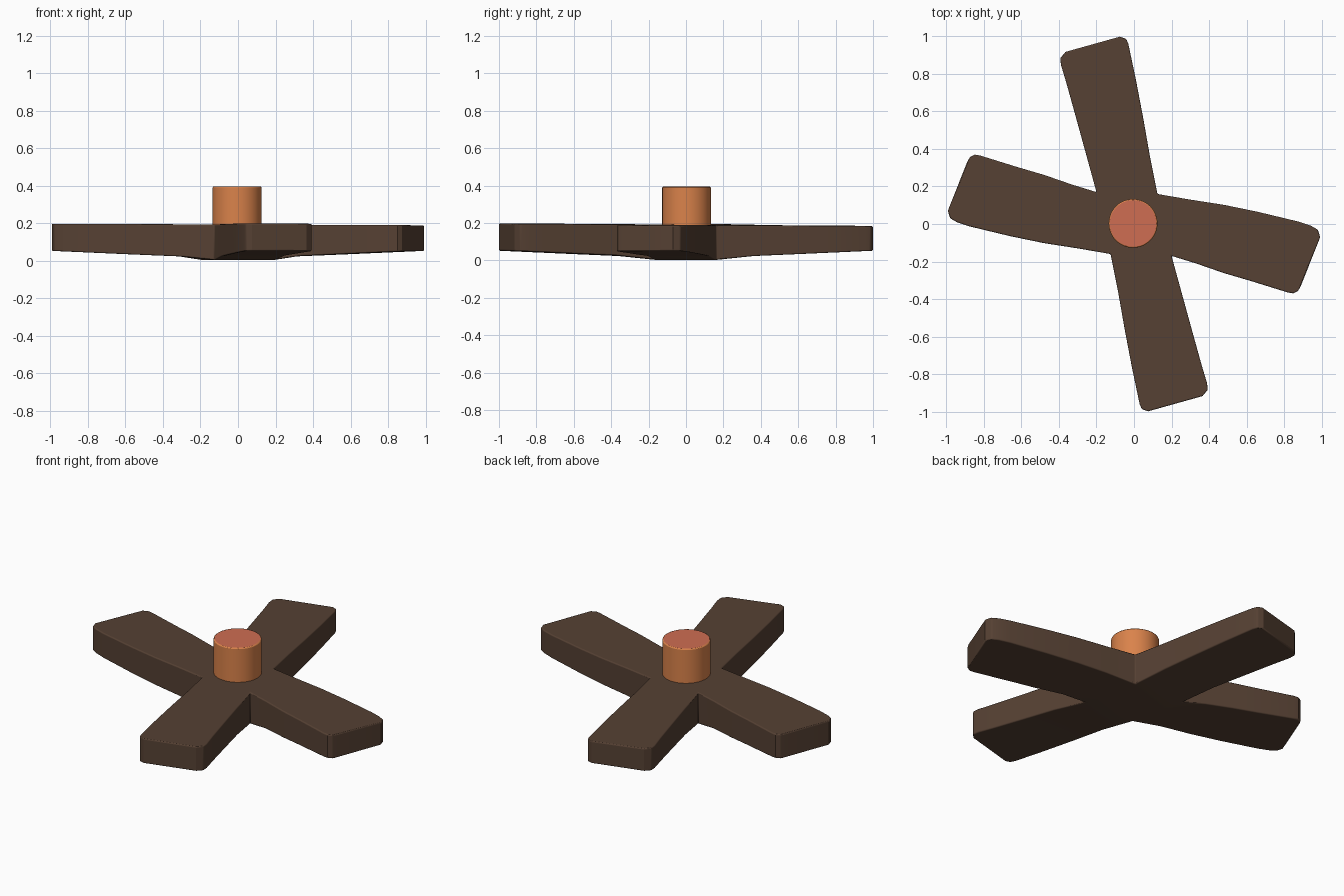
import bpy, bmesh, math

if "Cube" in bpy.data.objects:
    bpy.data.objects.remove(bpy.data.objects["Cube"])


def material(name, rgb):
    m = bpy.data.materials.new(name)
    m.diffuse_color = (*rgb, 1)
    m.use_nodes = True
    m.node_tree.nodes["Principled BSDF"].inputs["Base Color"].default_value = m.diffuse_color
    return m


brown = material("dark brown", (0.092, 0.052, 0.033))
orange = material("orange", (0.70, 0.225, 0.07))
coral = material("coral red", (0.62, 0.155, 0.085))


def finish(obj, width, segments):
    bev = obj.modifiers.new("soft_edges", 'BEVEL')
    bev.width = width
    bev.segments = segments
    bev.limit_method = 'ANGLE'
    bev.angle_limit = math.radians(40)
    bpy.ops.object.select_all(action='DESELECT')
    obj.select_set(True)
    bpy.context.view_layer.objects.active = obj
    bpy.ops.object.shade_smooth_by_angle(angle=math.radians(30))


# Blades: pairs of edge points from the root to the tip, half the set is turned 180 degrees
A, B = (0.125, 0.16), (-0.20, 0.17)
east = [((0.30, 0.13), (0.33, -0.21)), ((0.48, 0.102), (0.48, -0.262)),
        ((0.66, 0.065), (0.62, -0.303)), ((0.88, 0.012), (0.82, -0.365)),
        ((0.945, -0.01), (0.85, -0.37)), ((0.98, -0.03), (0.875, -0.357)),
        ((0.993, -0.07), (0.89, -0.33))]
north = [((-0.255, 0.37), (0.085, 0.36)), ((-0.31, 0.57), (0.05, 0.56)),
         ((-0.36, 0.75), (0.01, 0.77)), ((-0.39, 0.85), (-0.03, 0.96)),
         ((-0.393, 0.885), (-0.042, 0.988)), ((-0.365, 0.918), (-0.075, 0.999))]


def top_z(x, y):
    return 0.191 - 0.005 * x - 0.008 * y


def bottom_z(x, y):
    r = math.hypot(x, y)
    return 0.003 if r < 0.27 else 0.007 + 0.045 * r


bm = bmesh.new()
cache = {}


def column(p, s=1):
    x, y = p[0] * s, p[1] * s
    key = (round(x, 4), round(y, 4))
    if key not in cache:
        cache[key] = (bm.verts.new((x, y, top_z(x, y))),
                      bm.verts.new((x, y, bottom_z(x, y))))
    return cache[key]


def neg(p):
    return (-p[0], -p[1])


# crossing centre
core = [column(p) for p in (A, B, neg(A), neg(B))]
bm.faces.new([c[0] for c in core])
bm.faces.new([c[1] for c in reversed(core)])

for s in (1, -1):
    for root, sections in (((A, neg(B)), east), ((B, A), north)):
        pairs = [(column(l, s), column(r, s)) for l, r in [root] + sections]
        for (l0, r0), (l1, r1) in zip(pairs, pairs[1:]):
            bm.faces.new((l0[0], r0[0], r1[0], l1[0]))
            bm.faces.new((l0[1], l1[1], r1[1], r0[1]))
            bm.faces.new((l0[0], l1[0], l1[1], l0[1]))
            bm.faces.new((r0[0], r0[1], r1[1], r1[0]))
        l, r = pairs[-1]
        bm.faces.new((l[0], r[0], r[1], l[1]))
bmesh.ops.recalc_face_normals(bm, faces=bm.faces)
mesh = bpy.data.meshes.new("crossed_blades")
bm.to_mesh(mesh)
bm.free()
mesh.materials.append(brown)
blades = bpy.data.objects.new("crossed_blades", mesh)
bpy.context.collection.objects.link(blades)
finish(blades, 0.014, 3)

# Central peg with a coral top
bpy.ops.mesh.primitive_cylinder_add(vertices=48, radius=0.13, depth=0.245,
                                    location=(-0.005, 0.003, 0.2725))
peg = bpy.context.object
peg.name = "centre_peg"
peg.data.materials.append(orange)
peg.data.materials.append(coral)
for f in peg.data.polygons:
    f.material_index = 1 if f.normal.z > 0.9 else 0
finish(peg, 0.006, 2)
peg.modifiers["soft_edges"].material = 0
